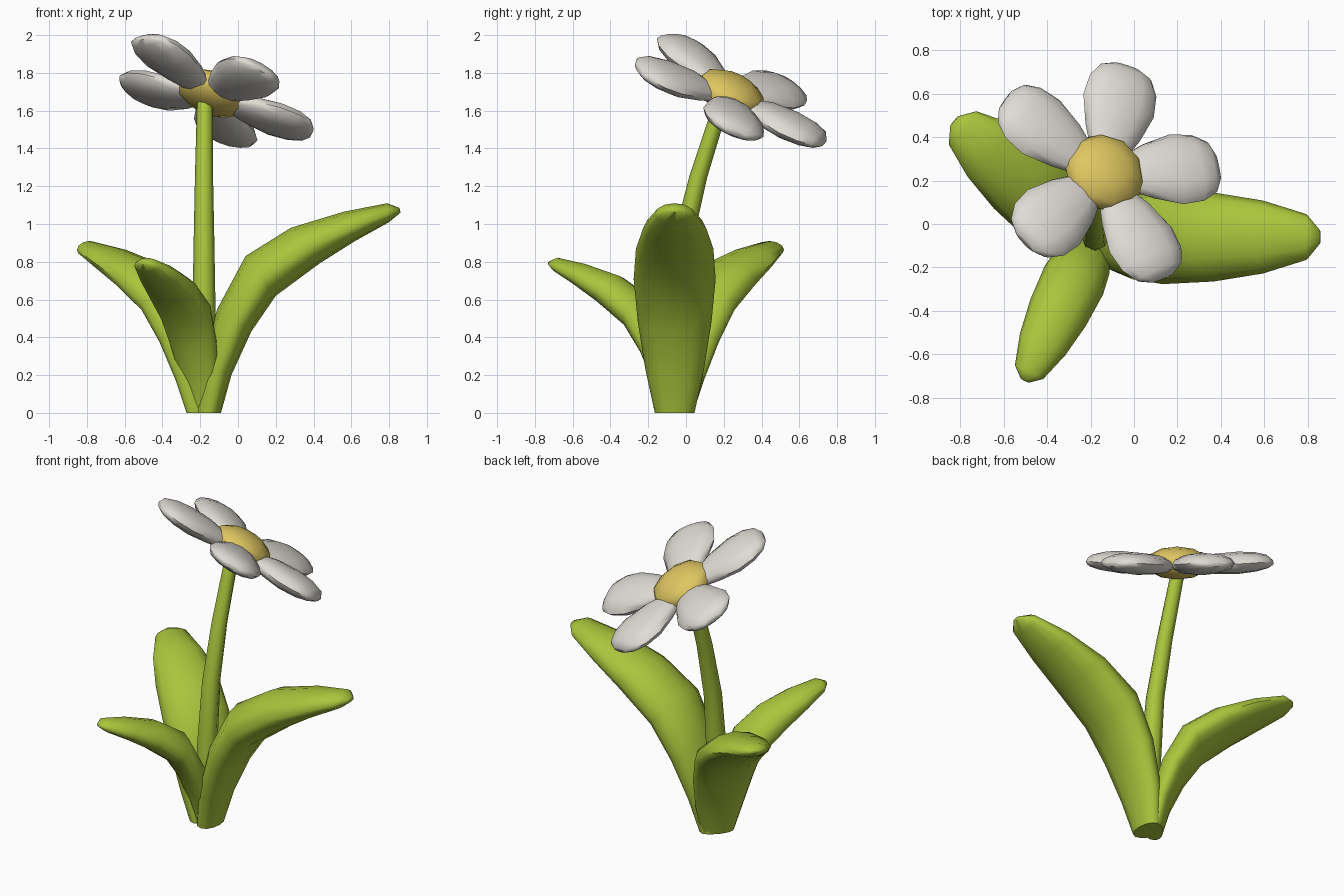
import bpy, bmesh, math
from mathutils import Vector, Matrix

if "Cube" in bpy.data.objects:
    bpy.data.objects.remove(bpy.data.objects["Cube"])


def material(name, rgb):
    m = bpy.data.materials.new(name)
    m.diffuse_color = (*rgb, 1)
    m.use_nodes = True
    m.node_tree.nodes["Principled BSDF"].inputs["Base Color"].default_value = m.diffuse_color
    return m


GREEN = material("leaf green", (0.40, 0.56, 0.045))
WHITE = material("petal white", (0.74, 0.71, 0.66))
YELLOW = material("disc yellow", (0.74, 0.57, 0.12))


def smooth(ob, angle):
    bpy.ops.object.select_all(action='DESELECT')
    ob.select_set(True)
    bpy.context.view_layer.objects.active = ob
    bpy.ops.object.shade_smooth_by_angle(angle=math.radians(angle))


def loft(name, rings, mat, angle=60):
    """Skin a list of equal-length point rings and cap both ends."""
    bm = bmesh.new()
    vs = [[bm.verts.new(p) for p in ring] for ring in rings]
    n = len(vs[0])
    for a, b in zip(vs, vs[1:]):
        for i in range(n):
            j = (i + 1) % n
            bm.faces.new((a[i], a[j], b[j], b[i]))
    bm.faces.new(vs[0])
    bm.faces.new(vs[-1])
    bmesh.ops.recalc_face_normals(bm, faces=bm.faces)
    me = bpy.data.meshes.new(name)
    bm.to_mesh(me)
    bm.free()
    me.materials.append(mat)
    ob = bpy.data.objects.new(name, me)
    bpy.context.collection.objects.link(ob)
    smooth(ob, angle)
    return ob


def blade_rings(stations, rim, sides=12):
    """Cushion-shaped rings; rim is the height of the side edges (0 bottom, 1 top).
    Each station: bottom (r, z), top (r, z), half width."""
    rings = []
    for rb, zb, rt, zt, hw in stations:
        bottom, top = Vector((rb, 0, zb)), Vector((rt, 0, zt))
        ring = []
        for k in range(sides):
            t = math.tau * k / sides
            s = math.sin(t)
            h = rim + s * (1 - rim if s > 0 else rim)
            ring.append(bottom.lerp(top, h) + Vector((0, hw * math.cos(t), 0)))
        rings.append(ring)
    return rings


# Leaves: one arching blade, scaled and turned around the base
BASE = Vector((-0.18, -0.06, 0))
LEAF = [(0.09, 0, -0.05, 0, 0.105), (0.145, 0.20, -0.01, 0.27, 0.155),
        (0.25, 0.43, 0.07, 0.55, 0.195), (0.38, 0.62, 0.22, 0.83, 0.217),
        (0.61, 0.79, 0.46, 0.98, 0.205), (0.80, 0.91, 0.74, 1.065, 0.168),
        (0.98, 1.01, 0.97, 1.11, 0.105), (1.04, 1.06, 1.035, 1.085, 0.03)]
for name, angle, sr, sw, sz in (("right_leaf", 0, 1, 1, 1),
                                ("back_left_leaf", 140.5, 0.81, 0.95, 0.82),
                                ("front_leaf", 244, 0.71, 0.69, 0.74)):
    M = (Matrix.Translation(BASE) @ Matrix.Rotation(math.radians(angle), 4, 'Z')
         @ Matrix.Diagonal((sr, sw, sz, 1)))
    loft(name, [[M @ p for p in ring] for ring in blade_rings(LEAF, 0.42)], GREEN)

# Stem: tapered tube bending backwards
STEM = [(-0.18, -0.06, 0, 0.065), (-0.18, -0.06, 0.5, 0.062), (-0.18, -0.02, 0.9, 0.055),
        (-0.18, 0.065, 1.25, 0.048), (-0.175, 0.195, 1.66, 0.042)]
loft("stem", [[Vector((x + r * math.cos(a), y + r * math.sin(a), z))
               for a in (math.tau * k / 8 for k in range(8))] for x, y, z, r in STEM], GREEN)

# Tilted frame of the flower head
n = Vector((0.387, 0.464, 1)).normalized()
u = Vector((1, 0, -0.387)).normalized()
v = n.cross(u)
HEAD = Matrix.Translation((-0.137, 0.235, 1.692)) @ Matrix((u, v, n)).transposed().to_4x4()

# Petals: blunt cushions
PETAL = [(0.10, -0.055, 0.10, 0.02, 0.08), (0.22, -0.065, 0.22, 0.055, 0.135),
         (0.36, -0.065, 0.36, 0.068, 0.175), (0.47, -0.05, 0.46, 0.065, 0.165),
         (0.54, -0.03, 0.53, 0.05, 0.125), (0.57, -0.01, 0.565, 0.02, 0.06)]
for i, angle in enumerate((3, 70, 140, 218, 291)):
    M = HEAD @ Matrix.Rotation(math.radians(angle), 4, 'Z')
    loft(f"petal_{i + 1}", [[M @ p for p in ring] for ring in blade_rings(PETAL, 0.48)], WHITE)

# Flower centre: flattened ball
bpy.ops.mesh.primitive_uv_sphere_add(segments=10, ring_count=6, radius=1)
disc = bpy.context.object
disc.name = "flower_centre"
disc.data.transform(HEAD @ Matrix.Diagonal((0.195, 0.195, 0.098, 1)))
disc.data.materials.append(YELLOW)
smooth(disc, 60)
